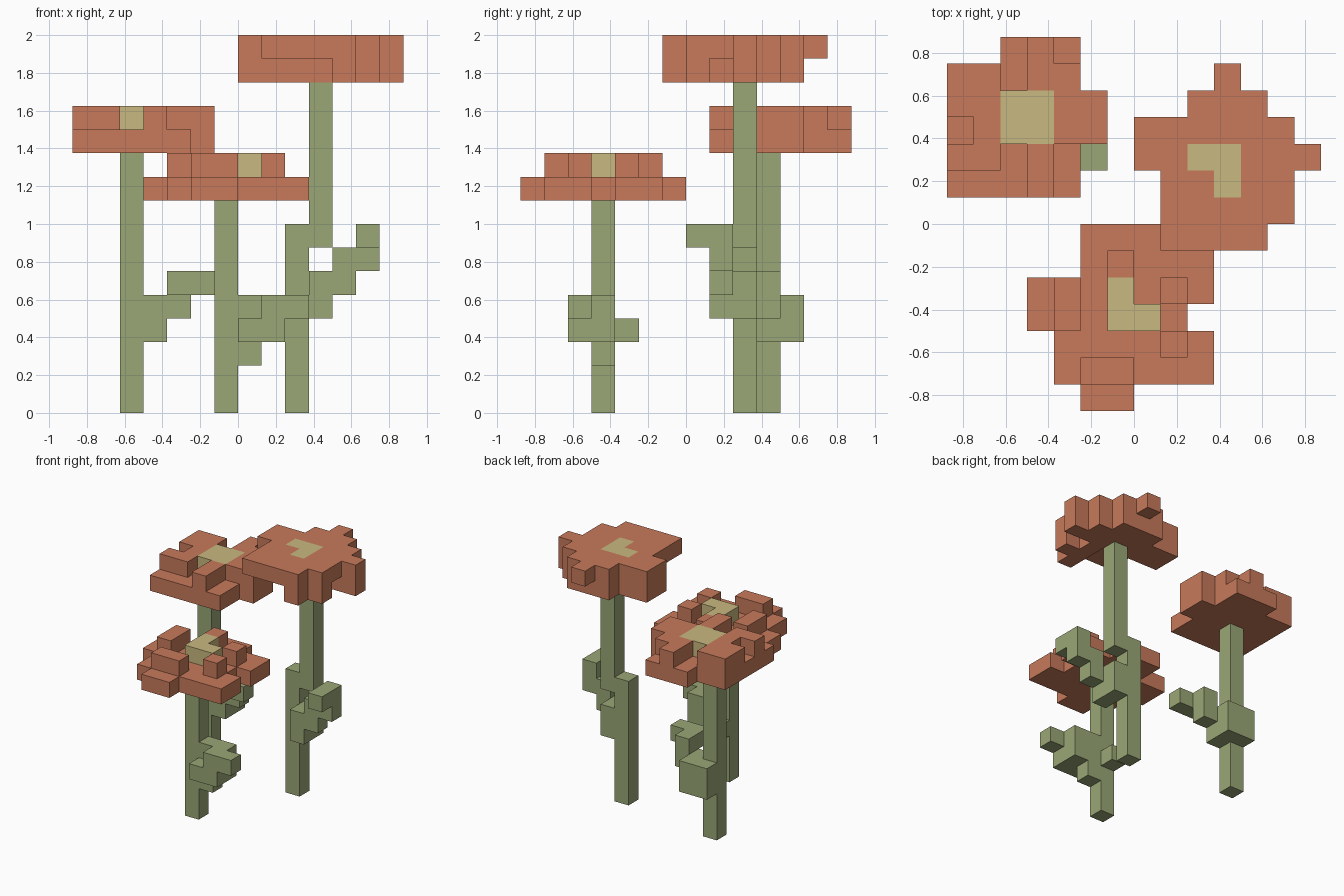
import bpy
import bmesh
from mathutils import Vector

UNIT = 0.125  # edge of one cube

cube = bpy.data.objects.get("Cube")
if cube:
    bpy.data.objects.remove(cube, do_unlink=True)


def make_material(name, rgb):
    mat = bpy.data.materials.new(name)
    mat.use_nodes = True
    color = (*rgb, 1)
    mat.diffuse_color = color
    for node in mat.node_tree.nodes:
        if node.type == 'BSDF_PRINCIPLED':
            node.inputs["Base Color"].default_value = color
    return mat


PETAL = make_material("petal orange", (0.58, 0.195, 0.105))
POLLEN = make_material("pollen yellow", (0.58, 0.48, 0.215))
LEAF = make_material("leaf green", (0.32, 0.38, 0.18))


def box(x, y, z):
    """Cells of a block given as three (start, end) ranges."""
    return {(i, j, k) for i in range(*x) for j in range(*y) for k in range(*z)}


def build(name, cells, mat, neighbours=frozenset()):
    """Skin a set of cells, leaving out faces hidden by neighbours."""
    solid = cells | neighbours
    bm = bmesh.new()
    for cell in sorted(cells):
        for axis in range(3):
            for side in (-1, 1):
                step = [0, 0, 0]
                step[axis] = side
                if tuple(c + s for c, s in zip(cell, step)) in solid:
                    continue
                normal = Vector(step)
                u = Vector([float(a == (axis + 1) % 3) for a in range(3)])
                v = normal.cross(u)
                mid = Vector(cell) + Vector((0.5, 0.5, 0.5)) + normal / 2
                ring = [mid + (u * a + v * b) / 2
                        for a, b in ((-1, -1), (1, -1), (1, 1), (-1, 1))]
                bm.faces.new([bm.verts.new(p * UNIT) for p in ring])
    bmesh.ops.remove_doubles(bm, verts=bm.verts, dist=0.001)
    bmesh.ops.dissolve_limit(bm, angle_limit=0.01, verts=bm.verts, edges=bm.edges)
    mesh = bpy.data.meshes.new(name)
    bm.to_mesh(mesh)
    bm.free()
    mesh.materials.append(mat)
    obj = bpy.data.objects.new(name, mesh)
    bpy.context.scene.collection.objects.link(obj)


def flower(name, plan, left, back, base, stem, leaves):
    """Plan rows run back to front: # full, u upper, l lower,
    y pollen over petal, Y pollen over nothing."""
    petals, pollen = set(), set()
    for r, row in enumerate(plan.split()):
        for c, mark in enumerate(row):
            x, y = left + c, back - r
            if mark in "#ly":
                petals.add((x, y, base))
            if mark in "#u":
                petals.add((x, y, base + 1))
            if mark in "yY":
                pollen.add((x, y, base + 1))
    stalk = set().union(*(box(*b) for b in stem))
    blades = set().union(*(box(*b) for b in leaves)) - stalk
    whole = petals | pollen | stalk | blades
    parts = (("petals", petals, PETAL), ("center", pollen, POLLEN),
             ("stem", stalk, LEAF), ("leaf", blades, LEAF))
    for part, cells, mat in parts:
        build(name + "_" + part, cells, mat, whole)


# Tall flower with drooping petals and a stepped stem
flower("tall_flower", """
...u...
..###..
######.
##yy###
.uuY#u.
.uuu##.
.uuu#..
""", 0, 5, 14,
    stem=[((2, 3), (2, 3), (0, 8)), ((3, 4), (2, 3), (7, 14))],
    leaves=[((3, 4), (1, 3), (4, 6)), ((4, 5), (1, 2), (5, 7)),
            ((5, 6), (1, 2), (6, 8)), ((5, 6), (0, 1), (7, 8))])

# Middle flower at the back
flower("back_flower", """
..l#l.
##l##.
##yy##
l#yy##
##l#l.
lll#l.
""", -7, 6, 11,
    stem=[((-5, -4), (3, 4), (0, 11))],
    leaves=[((-5, -3), (3, 5), (3, 5)), ((-3, -2), (3, 4), (4, 6)),
            ((-3, -1), (2, 3), (5, 6))])

# Short flower at the front with raised petal tips
flower("front_flower", """
..lll..
..l#lll
l#lyl#l
l#lyyl.
.llll#l
.l##lll
..ll...
""", -4, -1, 9,
    stem=[((-1, 0), (-4, -3), (0, 9))],
    leaves=[((0, 1), (-4, -3), (2, 4)), ((0, 2), (-5, -4), (3, 4)),
            ((1, 3), (-5, -4), (4, 5)), ((0, 2), (-4, -3), (3, 5)),
            ((-1, 0), (-3, -2), (3, 4))])
